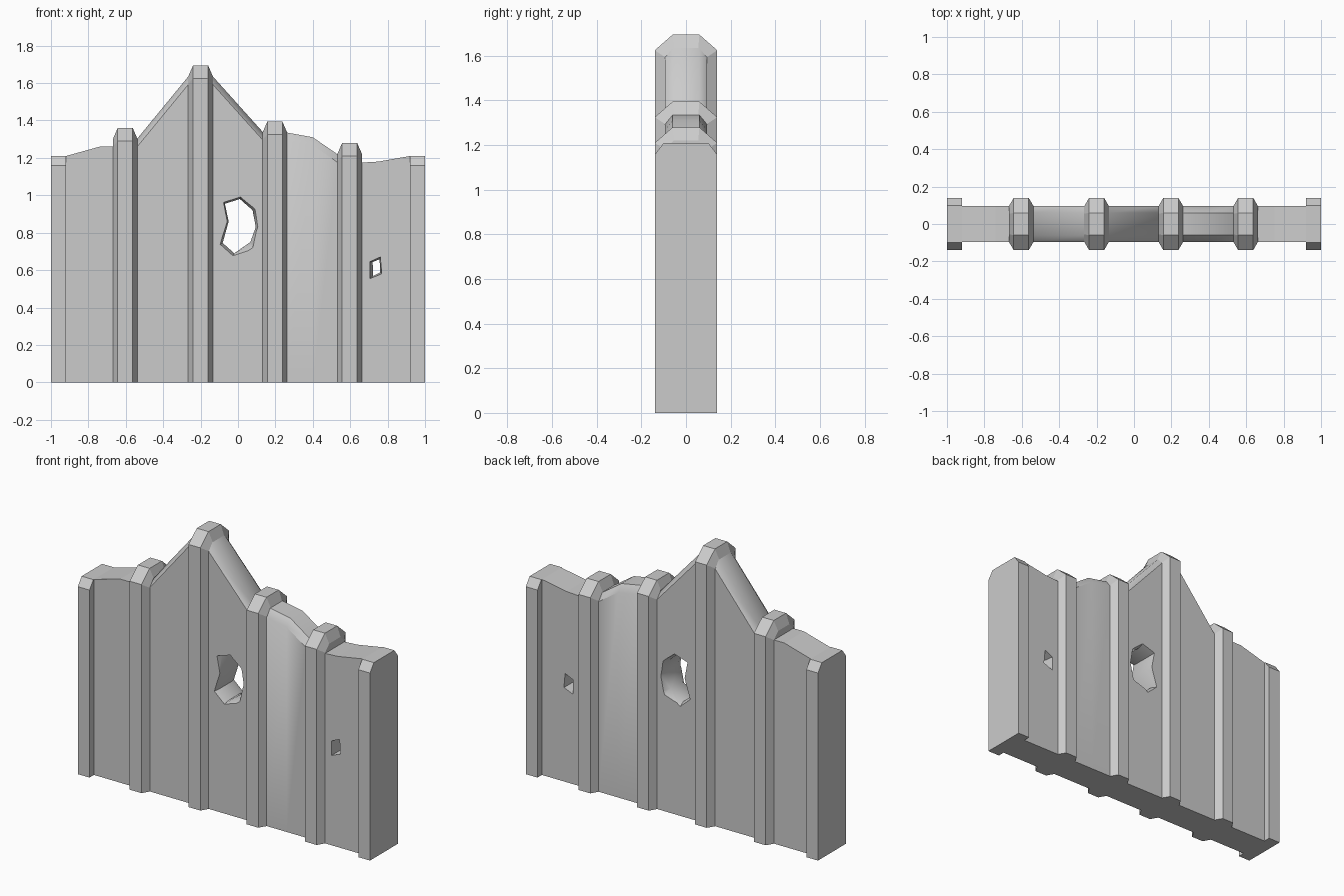
import bpy, bmesh, math

if "Cube" in bpy.data.objects:
    bpy.data.objects.remove(bpy.data.objects["Cube"])


def loft(name, sections):
    """Closed solid skinned through rings with equal point counts."""
    bm = bmesh.new()
    rings = [[bm.verts.new(p) for p in s] for s in sections]
    n = len(rings[0])
    for a, b in zip(rings, rings[1:]):
        for i in range(n):
            j = (i + 1) % n
            bm.faces.new((a[i], a[j], b[j], b[i]))
    bm.faces.new(rings[0])
    bm.faces.new(rings[-1])
    bmesh.ops.recalc_face_normals(bm, faces=bm.faces)
    mesh = bpy.data.meshes.new(name)
    bm.to_mesh(mesh)
    bm.free()
    obj = bpy.data.objects.new(name, mesh)
    bpy.context.collection.objects.link(obj)
    return obj


def arch(x, half, shoulder, flat, top):
    """Upright section across the wall with chamfered top corners."""
    return [(x, -half, 0), (x, -half, shoulder), (x, -flat, top),
            (x, flat, top), (x, half, shoulder), (x, half, 0)]


def block(x, half, top):
    return [(x, -half, 0), (x, -half, top), (x, half, top), (x, half, 0)]


def cut(obj, sections):
    """Pierce a panel and bake the result."""
    cutter = loft("hole_cutter", sections)
    cutter.hide_render = True
    mod = obj.modifiers.new("hole", 'BOOLEAN')
    mod.operation, mod.solver, mod.object = 'DIFFERENCE', 'EXACT', cutter
    dg = bpy.context.evaluated_depsgraph_get()
    mesh = bpy.data.meshes.new_from_object(obj.evaluated_get(dg))
    obj.modifiers.clear()
    obj.data = mesh
    bpy.data.objects.remove(cutter)


T = 0.095  # half thickness of the panels

# Posts with bevelled flanks
for i, (x, top) in enumerate([(-0.603, 1.36), (-0.2, 1.695), (0.197, 1.395), (0.597, 1.28)]):
    full = (0.14, top - 0.07, 0.06, top)
    inset = (T, top - 0.1, 0.055, top - 0.06)
    loft(f"post_{i + 1}", [arch(x - 0.066, *inset), arch(x - 0.04, *full),
                           arch(x + 0.04, *full), arch(x + 0.066, *inset)])

# Square end posts
for side, s in (("left", -1), ("right", 1)):
    loft(f"end_post_{side}", [arch(s * x, 0.138, 1.16, 0.1, 1.21) for x in (1, 0.92)])

# Flat-topped outer panels
loft("panel_outer_left", [block(x, T, z) for x, z in
                          [(-0.92, 1.21), (-0.74, 1.26), (-0.669, 1.26)]])
outer_right = loft("panel_outer_right", [block(x, T, z) for x, z in
                                         [(0.663, 1.175), (0.75, 1.18), (0.92, 1.21)]])

# Inner panels with a bevelled, sloping top
inner = {}
for name, line in {
    "panel_slope_left": [(-0.537, 1.305), (-0.266, 1.635)],
    "panel_slope_right": [(-0.134, 1.635), (0.131, 1.34)],
    "panel_low_right": [(0.263, 1.335), (0.4, 1.31), (0.531, 1.22)],
}.items():
    inner[name] = loft(name, [arch(x, T, z - 0.043, 0.06, z) for x, z in line])

# Large ragged hole, wider at both faces than inside
rim = [(-0.08, 0.965), (0.015, 0.995), (0.095, 0.93), (0.11, 0.83),
       (0.085, 0.71), (-0.03, 0.672), (-0.1, 0.735), (-0.06, 0.86)]
throat = [(-0.07, 0.955), (0.01, 0.98), (0.078, 0.92), (0.095, 0.83),
          (0.066, 0.75), (-0.02, 0.69), (-0.082, 0.745), (-0.05, 0.86)]
cut(inner["panel_slope_right"],
    [[(x, y, z) for x, z in p] for y, p in
     [(-0.11, rim), (-0.055, throat), (0.055, throat), (0.11, rim)]])

# Small four-sided hole
rim = [(0.703, 0.645), (0.762, 0.672), (0.77, 0.58), (0.703, 0.553)]
throat = [(0.72, 0.643), (0.757, 0.658), (0.76, 0.588), (0.722, 0.568)]
cut(outer_right, [[(x, y, z) for x, z in p] for y, p in
                  [(-0.11, rim), (0, throat), (0.11, rim)]])

# Soft shading on the steep top edges
bpy.ops.object.select_all(action='DESELECT')
for obj in inner.values():
    obj.select_set(True)
    bpy.context.view_layer.objects.active = obj
bpy.ops.object.shade_smooth_by_angle(angle=math.radians(42))
